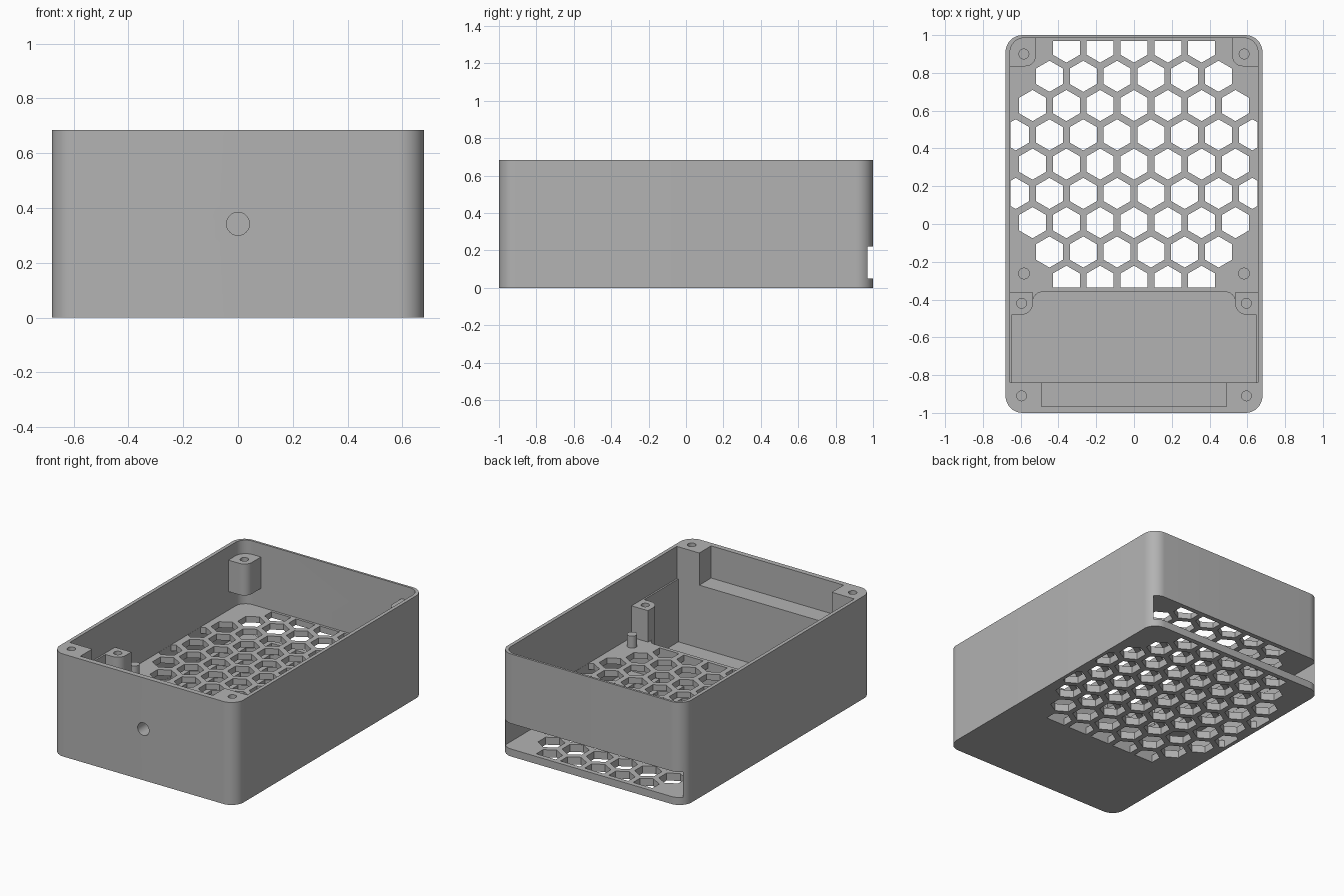
import bpy, bmesh, math
from mathutils import Vector

if "Cube" in bpy.data.objects:
    bpy.data.objects.remove(bpy.data.objects["Cube"])

grey = bpy.data.materials.new("grey_plastic")
grey.diffuse_color = (0.45, 0.45, 0.45, 1)
grey.use_nodes = True
grey.node_tree.nodes["Principled BSDF"].inputs["Base Color"].default_value = grey.diffuse_color


def arc(cx, cy, r, a0, a1, n=10):
    """Points on an arc, angles in degrees."""
    return [(cx + r * math.cos(math.radians(a0 + (a1 - a0) * i / n)),
             cy + r * math.sin(math.radians(a0 + (a1 - a0) * i / n))) for i in range(n + 1)]


def rect(x0, y0, x1, y1, r=(0, 0, 0, 0)):
    """Rectangle with a radius per corner: front-left, front-right, back-right, back-left."""
    pts = []
    for (x, y, sx, sy, a), q in zip(((x0, y0, 1, 1, 180), (x1, y0, -1, 1, 270),
                                     (x1, y1, -1, -1, 0), (x0, y1, 1, -1, 90)), r):
        pts += arc(x + sx * q, y + sy * q, q, a, a + 90) if q else [(x, y)]
    return pts


def circle(cx, cy, r, n=32):
    return arc(cx, cy, r, 0, 360, n)[:-1]


def prism(name, outlines, z0, z1, clip=None):
    """Extrude flat outlines upward, optionally clipped to a rectangle first."""
    bm = bmesh.new()
    for pts in outlines:
        bm.faces.new([bm.verts.new((x, y, z0)) for x, y in pts])
    if clip:
        x0, y0, x1, y1 = clip
        for co, no in (((x0, 0, 0), (-1, 0, 0)), ((x1, 0, 0), (1, 0, 0)),
                       ((0, y0, 0), (0, -1, 0)), ((0, y1, 0), (0, 1, 0))):
            bmesh.ops.bisect_plane(bm, geom=bm.verts[:] + bm.edges[:] + bm.faces[:],
                                   plane_co=co, plane_no=no, clear_outer=True)
    ext = bmesh.ops.extrude_face_region(bm, geom=bm.faces[:], use_keep_orig=True)
    bmesh.ops.translate(bm, vec=Vector((0, 0, z1 - z0)),
                        verts=[g for g in ext["geom"] if isinstance(g, bmesh.types.BMVert)])
    bmesh.ops.recalc_face_normals(bm, faces=bm.faces[:])
    me = bpy.data.meshes.new(name)
    bm.to_mesh(me)
    bm.free()
    ob = bpy.data.objects.new(name, me)
    bpy.context.collection.objects.link(ob)
    me.materials.append(grey)
    return ob


def cut(ob, cutter):
    """Subtract the cutter, bake the result and delete the cutter."""
    m = ob.modifiers.new("cut", 'BOOLEAN')
    m.operation, m.solver, m.object = 'DIFFERENCE', 'EXACT', cutter
    bpy.context.view_layer.update()
    me = bpy.data.meshes.new_from_object(ob.evaluated_get(bpy.context.evaluated_depsgraph_get()))
    ob.modifiers.clear()
    ob.data = me
    bpy.data.objects.remove(cutter)


def smooth(ob):
    bpy.ops.object.select_all(action='DESELECT')
    ob.select_set(True)
    bpy.context.view_layer.objects.active = ob
    bpy.ops.object.shade_smooth_by_angle(angle=math.radians(30))


# Outer case
R = 0.09
case = prism("case", [rect(-0.68, -1, 0.68, 1, (R, R, R, R))], 0, 0.685)

# Upper cavity, front ledge and the cavity down to the shelf
back_r = (0, 0, 0.075, 0.075)
cut(case, prism("upper", [rect(-0.656, -0.84, 0.656, 0.985, back_r)], 0.47, 0.8))
cut(case, prism("ledge", [rect(-0.49, -0.965, 0.49, -0.8)], 0.47, 0.8))
cut(case, prism("over_shelf", [rect(-0.656, -0.362, 0.656, 0.985, back_r)], 0.26, 0.8))

# Deep front pocket, curved around the two screw bosses
half = ([(0.645, -0.84), (0.645, -0.48)] + arc(0.595, -0.42, 0.06, 270, 180)
        + arc(0.485, -0.41, 0.05, 0, 90))
cut(case, prism("pocket", [half + [(-x, y) for x, y in reversed(half)]], 0.05, 0.6))
cut(case, prism("boss_side", [rect(-0.535, -0.43, 0.535, -0.3)], 0.26, 0.6))

# Air duct under the shelf, open at the back
cut(case, prism("duct", [rect(-0.656, -0.335, 0.656, 1.2)], 0.05, 0.22))

# Honeycomb vents through floor and shelf
P = 0.179
cells = []
for row in range(-4, 5):
    n = 7 if row == 0 else 9 - abs(row)
    for i in range(n):
        cx, cy = (i - (n - 1) / 2) * P, 0.317 + row * P * 0.866
        cells.append(arc(cx, cy, 0.0825, 30, 330, 5))
cut(case, prism("vents", cells, -0.1, 0.35, clip=(-0.655, -0.335, 0.655, 0.968)))

# Screw holes in the front corners and bosses
cut(case, prism("corner_holes", [circle(s * 0.595, -0.91, 0.026) for s in (-1, 1)], 0.45, 0.8))
cut(case, prism("boss_holes", [circle(s * 0.595, -0.42, 0.026) for s in (-1, 1)], 0.27, 0.6))

# Blind round hole in the front wall
drill = prism("drill", [circle(0, 0, 0.042)], -0.1, 0.1)
drill.rotation_euler = (math.pi / 2, 0, 0)
drill.location = (0, -1, 0.342)
cut(case, drill)
smooth(case)

for s, side in ((-1, "left"), (1, "right")):
    # Hanging rear screw boss
    pts = rect(0.52, 0.835, 0.668, 0.992, (0.055, 0, 0.08, 0))
    boss = prism("rear_boss_" + side, [[(s * x, y) for x, y in pts]], 0.385, 0.595)
    cut(boss, prism("hole", [circle(s * 0.583, 0.9, 0.026)], 0.42, 0.8))
    smooth(boss)
    # Locating peg on the shelf
    smooth(prism("peg_" + side, [circle(s * 0.582, -0.262, 0.031)], 0.25, 0.34))
